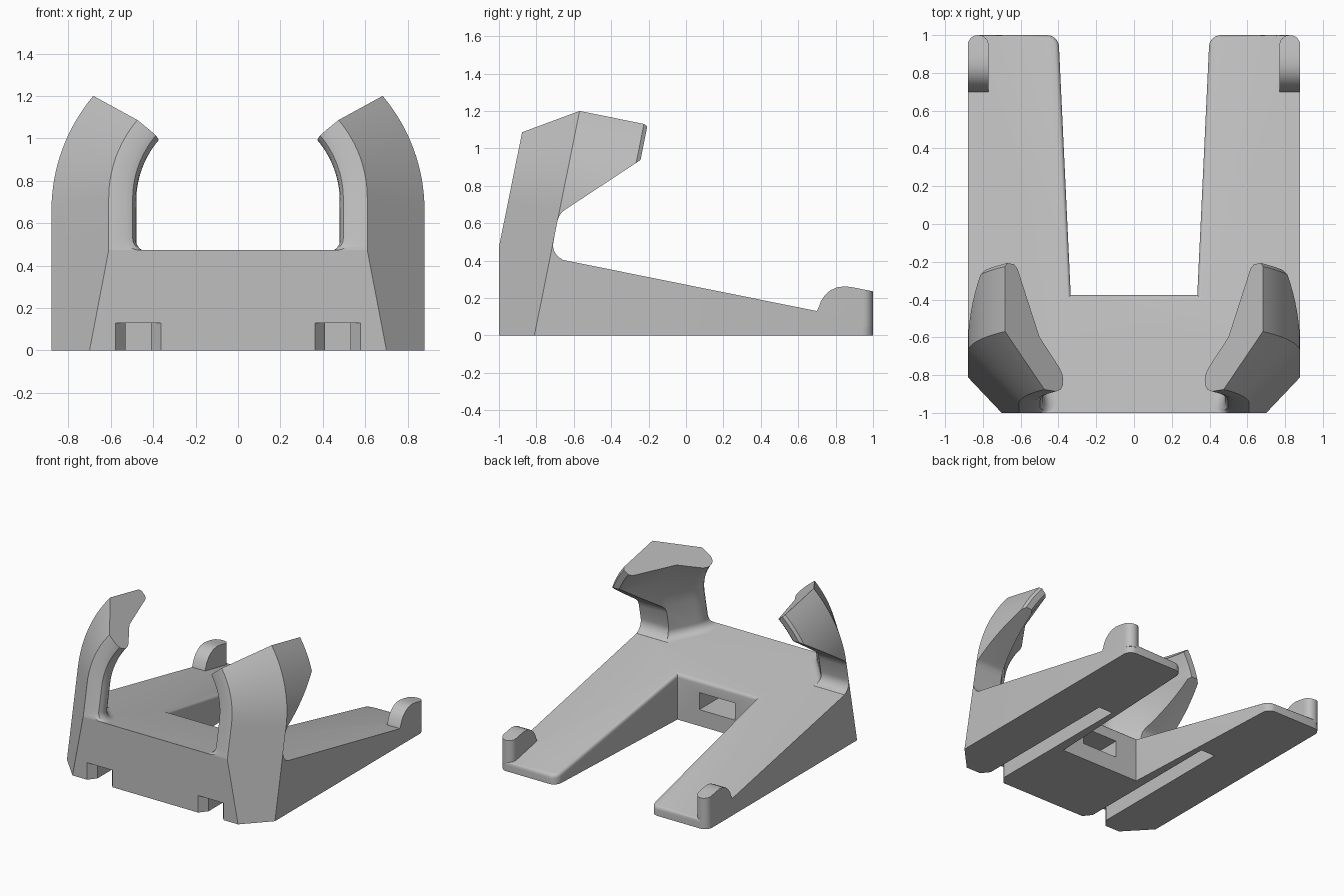
import bpy, bmesh, math
from mathutils import Vector

cube = bpy.data.objects.get("Cube")
if cube:
    bpy.data.objects.remove(cube, do_unlink=True)

grey = bpy.data.materials.new("matte grey")
grey.use_nodes = True
GREY = (0.52, 0.52, 0.52, 1)
grey.diffuse_color = GREY
grey.node_tree.nodes["Principled BSDF"].inputs["Base Color"].default_value = GREY

# Tilted frame: v runs down the sloping deck, w stands square to it
TILT = math.atan(0.2015)
C, S = math.cos(TILT), math.sin(TILT)


def tilted(x, v, w):
    return Vector((x, -1 + v * C + w * S, 0.473 - v * S + w * C))


def make_object(name, bm):
    bmesh.ops.recalc_face_normals(bm, faces=bm.faces[:])
    mesh = bpy.data.meshes.new(name)
    bm.to_mesh(mesh)
    bm.free()
    mesh.materials.append(grey)
    ob = bpy.data.objects.new(name, mesh)
    bpy.context.collection.objects.link(ob)
    return ob


def loft(rings):
    """Skin a list of equal-length point rings and cap both ends."""
    bm = bmesh.new()
    rows = [[bm.verts.new(p) for p in ring] for ring in rings]
    n = len(rows[0])
    for a, b in zip(rows, rows[1:]):
        for i in range(n):
            j = (i + 1) % n
            bm.faces.new((a[i], a[j], b[j], b[i]))
    bm.faces.new(rows[0])
    bm.faces.new(rows[-1])
    bmesh.ops.recalc_face_normals(bm, faces=bm.faces[:])
    return bm


def cut(ob, cutter):
    """Subtract a cutter and discard it."""
    cutter.hide_render = True
    mod = ob.modifiers.new("cut", "BOOLEAN")
    mod.operation = "DIFFERENCE"
    mod.solver = "EXACT"
    mod.object = cutter
    bpy.context.view_layer.objects.active = ob
    bpy.ops.object.modifier_apply(modifier=mod.name)
    bpy.data.objects.remove(cutter, do_unlink=True)


def smooth(ob):
    bpy.ops.object.select_all(action="DESELECT")
    ob.select_set(True)
    bpy.context.view_layer.objects.active = ob
    bpy.ops.object.shade_smooth_by_angle(angle=math.radians(32))


def slice_off(bm, co, normal):
    geom = bm.verts[:] + bm.edges[:] + bm.faces[:]
    res = bmesh.ops.bisect_plane(bm, geom=geom, plane_co=co, plane_no=normal,
                                 clear_outer=True)
    edges = [e for e in res["geom_cut"] if isinstance(e, bmesh.types.BMEdge)]
    bmesh.ops.edgeloop_fill(bm, edges=edges)


def midpoint(e):
    return (e.verts[0].co + e.verts[1].co) / 2


# Base: U-shaped plan, rounded back corners, sloping deck, chamfered front
half = [(0.88, -1), (0.88, 1), (0.40, 1), (0.335, -0.375)]
plan = half + [(-x, y) for x, y in reversed(half)]
bm = loft([[(x, y, z) for x, y in plan] for z in (0, 0.7)])
corners = [e for e in bm.edges if midpoint(e).y > 0.99
           and abs(e.verts[0].co.z - e.verts[1].co.z) > 0.5]
bmesh.ops.bevel(bm, geom=corners, offset=0.06, segments=6, profile=0.5,
                affect="EDGES")
up = tilted(0, 0, 1) - tilted(0, 0, 0)
slice_off(bm, tilted(0, 0, 0), up)
for s in (1, -1):
    outward = tilted(s * 0.279, -0.27, 0) - tilted(0, 0, 0)
    slice_off(bm, tilted(s * 0.61, 0, 0), outward)
rim = [e for e in bm.edges
       if all(abs((v.co - tilted(0, 0, 0)).dot(up)) < 1e-4 for v in e.verts)
       and midpoint(e).y > -0.4 and abs(midpoint(e).x) < 0.8]
bmesh.ops.bevel(bm, geom=rim, offset=0.025, segments=4, profile=0.5,
                affect="EDGES")
base = make_object("base", bm)

# Flared grooves under the base and a pocket in the wall of the notch
groove = [(0.355, -1.01), (0.41, -0.94), (0.41, 0.25),
          (0.53, 0.25), (0.53, -0.94), (0.585, -1.01)]
for s in (1, -1):
    rings = [[(s * x, y, z) for x, y in groove] for z in (-0.1, 0.13)]
    cut(base, make_object("groove_cutter", loft(rings)))
pocket = [(-0.15, 0.125), (0.15, 0.125), (0.15, 0.255), (-0.15, 0.255)]
cut(base, make_object("pocket_cutter", loft(
    [[(x, y, z) for x, z in pocket] for y in (-0.3, -0.65)])))
smooth(base)

# Arm cross-section: x, v, and the direction its foot flares in
section = [(0.61, 0, 0, 0), (0.88, 0.279, 0, 0), (0.88, 0.63, 0, 0),
           (0.865, 0.65, 0, 0), (0.82, 0.65, 0, 0), (0.795, 0.63, -0.9, 0.4),
           (0.643, 0.279, -0.8, 0.6), (0.505, 0.13, -0.8, 0.6),
           (0.487, 0.10, -0.95, 0.3), (0.48, 0.07, -1, 0),
           (0.483, 0.04, -1, 0), (0.497, 0.015, -1, 0), (0.53, 0, -1, 0)]
FOOT, BEND_X, BEND_W, BEND = 0.06, 0.02, 0.25, math.radians(39.6)


def arm_ring(side, w, angle):
    h = max(FOOT - w, 0)
    flare = FOOT - math.sqrt(FOOT ** 2 - h ** 2)
    ring = []
    for x, v, dx, dv in section:
        r = x + dx * flare - BEND_X
        ring.append(tilted(side * (BEND_X + r * math.cos(angle)),
                           v + dv * flare, w + r * math.sin(angle)))
    return ring


# Opening behind each arm, below its wing, with rounded inner corners
R = 0.085
opening = [(0.8, -0.02), (0.365, -0.02)]
for i in range(1, 8):
    a = math.radians(90 * i / 7)
    opening.append((0.279 + R * (1 - math.sin(a)), R * (1 - math.cos(a))))
opening += [(0.279, 0.20), (0.283, 0.225), (0.291, 0.245), (0.304, 0.262),
            (0.8, 0.754)]

for name, side in (("left", 1), ("right", -1)):
    # Arms: straight posts that curl inward, then the opening is cut away
    rings = [arm_ring(side, FOOT * (1 - math.cos(math.radians(15 * i))), 0)
             for i in range(7)]
    rings += [arm_ring(side, BEND_W, BEND * i / 14) for i in range(15)]
    arm = make_object(name + "_arm", loft(rings))
    cut(arm, make_object("opening_cutter", loft(
        [[tilted(side * x, v, w) for v, w in opening] for x in (0.2, 1.1)])))
    smooth(arm)

    # Rounded stops at the back ends
    profile = [(0.70, 0.05), (0.70, 0.131), (0.711, 0.155), (0.722, 0.185),
               (0.742, 0.215), (0.77, 0.24), (0.805, 0.257), (0.85, 0.263),
               (0.90, 0.256), (1, 0.236), (1, 0.05)]
    bm = loft([[(side * x, y, z) for y, z in profile] for x in (0.77, 0.88)])
    uprights = [e for e in bm.edges if midpoint(e).y > 0.99
                and abs(e.verts[0].co.z - e.verts[1].co.z) > 0.1]
    bmesh.ops.bevel(bm, geom=uprights, offset=0.053, segments=6, profile=0.5,
                    affect="EDGES")
    smooth(make_object(name + "_stop", bm))
